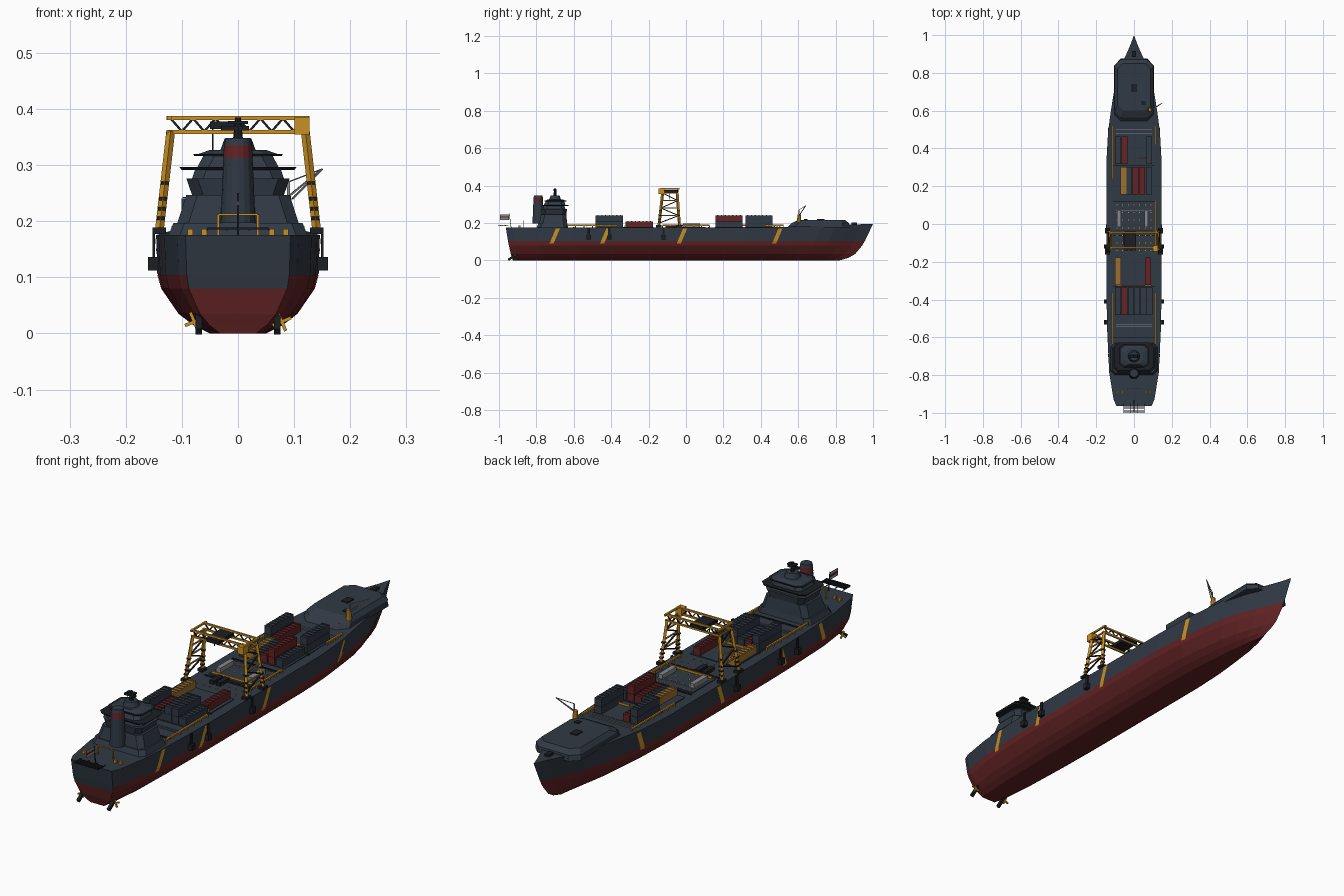
import bpy, bmesh, math
from mathutils import Vector, Matrix

cube = bpy.data.objects.get("Cube")
if cube:
    bpy.data.objects.remove(cube)


def material(name, rgb):
    m = bpy.data.materials.new(name)
    m.use_nodes = True
    m.diffuse_color = (*rgb, 1)
    m.node_tree.nodes["Principled BSDF"].inputs["Base Color"].default_value = (*rgb, 1)
    return m


SLATE = material("slate paint", (0.03, 0.041, 0.058))
RED = material("red paint", (0.125, 0.017, 0.018))
YELLOW = material("crane yellow", (0.60, 0.28, 0.016))
OCHRE = material("ochre container", (0.33, 0.16, 0.03))
BLACK = material("black fittings", (0.011, 0.013, 0.017))
GREY = material("light grey metal", (0.24, 0.25, 0.27))


def finish(bm, name, *mats):
    bmesh.ops.recalc_face_normals(bm, faces=bm.faces)
    me = bpy.data.meshes.new(name)
    bm.to_mesh(me)
    bm.free()
    for m in mats:
        me.materials.append(m)
    ob = bpy.data.objects.new(name, me)
    bpy.context.scene.collection.objects.link(ob)
    return ob


def add_box(bm, c, s):
    bmesh.ops.create_cube(bm, size=1, matrix=Matrix.Translation(c) @ Matrix.Diagonal((*s, 1)))


def add_beam(bm, p, q, w):
    p, q = Vector(p), Vector(q)
    rot = (q - p).to_track_quat("Z", "Y").to_matrix().to_4x4()
    size = Matrix.Diagonal((w, w, (q - p).length, 1))
    bmesh.ops.create_cube(bm, size=1, matrix=Matrix.Translation((p + q) / 2) @ rot @ size)


def boxes(name, mat, items):
    bm = bmesh.new()
    for c, s in items:
        add_box(bm, c, s)
    return finish(bm, name, mat)


def beams(name, mat, items):
    bm = bmesh.new()
    for p, q, w in items:
        add_beam(bm, p, q, w)
    return finish(bm, name, mat)


def cone(name, mat, x, y, z0, z1, r0, r1, sides=16):
    bm = bmesh.new()
    bmesh.ops.create_cone(bm, cap_ends=True, segments=sides, radius1=r0, radius2=r1, depth=z1 - z0,
                          matrix=Matrix.Translation((x, y, (z0 + z1) / 2)))
    return finish(bm, name, mat)


def tier(name, mat, z0, low, z1, high, cut=0.02):
    """Block with chamfered corners; low and high are (half width, y min, y max)."""
    bm = bmesh.new()
    rings = []
    for z, (w, a, b) in ((z0, low), (z1, high)):
        pts = [(w, a + cut), (w, b - cut), (w - cut, b), (cut - w, b),
               (-w, b - cut), (-w, a + cut), (cut - w, a), (w - cut, a)]
        rings.append([bm.verts.new((x, y, z)) for x, y in pts])
    bm.faces.new(rings[0])
    bm.faces.new(rings[1])
    for i in range(8):
        j = (i + 1) % 8
        bm.faces.new((rings[0][i], rings[0][j], rings[1][j], rings[1][i]))
    return finish(bm, name, mat)


# Hull levels: height, half width amidships, stern y, bow y
LEVELS = [(0, .05, -.925, .82), (.015, .08, -.93, .87), (.035, .106, -.937, .905),
          (.08, .137, -.947, .942), (.105, .143, -.952, .957), (.175, .146, -.963, 1)]
# Fullness along the length
SHAPE = [(0, .64), (.017, .74), (.09, .9), (.2, .97), (.3, 1), (.66, 1), (.74, .94),
         (.8, .83), (.86, .7), (.9, .55), (.935, .36), (.97, .15), (1, 0)]


def lerp_table(table, v):
    for a, b in zip(table, table[1:]):
        if v <= b[0]:
            k = (v - a[0]) / (b[0] - a[0])
            return [p + (q - p) * k for p, q in zip(a, b)][1:]
    return table[-1][1:]


def hull_x(y, z):
    half, ys, yb = lerp_table(LEVELS, z)
    return half * lerp_table(SHAPE, (y - ys) / (yb - ys))[0]


bm = bmesh.new()
grid = []
for t, f in SHAPE:
    ring = []
    for side in (-1, 1):
        order = LEVELS[::-1] if side < 0 else LEVELS
        for z, half, ys, yb in order:
            y = ys + (yb - ys) * t
            sheer = max(0, y - .4) * .035 if z > .15 else 0
            ring.append(bm.verts.new((side * half * f, y, z + sheer)))
    grid.append(ring)
n = len(LEVELS) * 2
for a, b in zip(grid, grid[1:]):
    for i in range(n):
        j = (i + 1) % n
        face = bm.faces.new((a[i], a[j], b[j], b[i]))
        face.material_index = int(max(v.co.z for v in face.verts) < .11)
for i in range(len(LEVELS) - 1):
    face = bm.faces.new((grid[0][i], grid[0][i + 1], grid[0][n - 2 - i], grid[0][n - 1 - i]))
    face.material_index = int(max(v.co.z for v in face.verts) < .09)
bmesh.ops.remove_doubles(bm, verts=bm.verts, dist=.0001)
finish(bm, "hull", SLATE, RED)

# Slanted hull stripes
bm = bmesh.new()
for s in (-1, 1):
    for y0 in (-.72, -.45, -.04, .47):
        rows = []
        for z in (.09, .105, .13, .172):
            y = y0 + (z - .09) * .42
            rows.append([bm.verts.new((s * (hull_x(y + d, z) + .002), y + d, z)) for d in (-.01, .012)])
        for a, b in zip(rows, rows[1:]):
            bm.faces.new((a[0], a[1], b[1], b[0]))
finish(bm, "hull_stripes", YELLOW)

# Deckhouse tiers, each with a dark overhanging rim
tier("deckhouse_base", SLATE, .172, (.125, -.80, -.63), .197, (.115, -.79, -.635))
tier("deckhouse_lower", SLATE, .197, (.108, -.785, -.635), .247, (.092, -.775, -.64))
tier("deckhouse_middle", SLATE, .247, (.082, -.77, -.64), .276, (.092, -.775, -.635))
tier("deckhouse_upper", SLATE, .276, (.082, -.765, -.645), .293, (.076, -.76, -.65))
tier("bridge_wing", BLACK, .291, (.10, -.77, -.63), .297, (.105, -.775, -.628))
tier("bridge", SLATE, .297, (.072, -.76, -.645), .316, (.062, -.75, -.65))
tier("bridge_roof", BLACK, .316, (.078, -.755, -.64), .320, (.08, -.757, -.638))
tier("roof_cap", SLATE, .320, (.07, -.75, -.645), .327, (.05, -.74, -.66))
cone("radar_pedestal", SLATE, 0, -.70, .325, .347, .032, .024)
cone("mast", BLACK, 0, -.70, .345, .385, .009, .005, 8)
boxes("radar_array", BLACK, [((-.005, -.70, .366), (.05, .012, .008)), ((0, -.70, .376), (.036, .02, .006))])

# Funnel
cone("funnel_lower", SLATE, 0, -.79, .197, .315, .031, .026)
cone("funnel_band", RED, 0, -.79, .313, .335, .0265, .025)
cone("funnel_top", SLATE, 0, -.79, .335, .348, .025, .022)

# Forecastle
tier("forecastle", SLATE, .176, (.105, .54, .875), .200, (.102, .565, .87), .035)
tier("forecastle_roof", SLATE, .200, (.102, .565, .87), .217, (.088, .60, .85), .03)
boxes("forecastle_fittings", BLACK, [((0, .72, .218), (.03, .04, .006)), ((0, .9, .195), (.02, .03, .014)),
                                     ((.05, .64, .218), (.02, .02, .006))])

# Containers: bay y, column x, tier count
W, L, H = .031, .146, .032
stacks = {
    SLATE: [(.39, -.085, 2), (.39, .08, 2), (.23, -.025, 1), (.23, .08, 1), (-.41, -.085, 2),
            (-.41, -.016, 1), (-.41, .017, 2), (-.41, .05, 2), (-.41, .083, 1)],
    RED: [(.39, -.05, 1), (.23, .008, 1), (.23, .043, 2), (-.25, .075, 1), (-.41, -.05, 1)],
    OCHRE: [(.23, -.055, 1), (-.25, -.085, 1)]}
for mat, items in stacks.items():
    boxes("containers_" + mat.name.split()[0], mat,
          [((x, y, .177 + H * (k + .5)), (W, L, H - .001)) for y, x, count in items for k in range(count)])
    # Ribs on the container roofs
    boxes("container_ribs_" + mat.name.split()[0], mat,
          [((x, y + d * .02, .178 + H * c), (W * .9, .006, .002)) for y, x, c in items for d in range(-3, 4)])

# Deck details
boxes("hatch_covers", SLATE, [((0, y, .1765), (.21, .15, .004)) for y in (.39, .23, .03, -.25, -.41)])
boxes("deck_gaps", BLACK, [((0, y, .177), (.22, .006, .004)) for y in (.31, .12, -.06, -.33, -.6)]
      + [((x, -.08, .182), (.02, .06, .014)) for x in (-.045, -.015)])
boxes("crossbars", YELLOW, [((0, y, .184), (.19, .006, .008)) for y in (-.325, -.035)]
      + [((.055, .35, .184), (.08, .005, .008))])
boxes("deck_pipes", GREY, [((0, y, .18), (.19, .003, .003)) for y in (.48, .50, .07, -.53, -.545)])
boxes("deck_tanks", GREY, [((x, .03, .187), (.02, .09, .02)) for x in (-.08, .065)])
boxes("deck_marks", YELLOW, [((-.09 + .03 * i, -.14 + .04 * j, .179), (.005, .005, .001))
                             for i in range(7) for j in range(7)])
rails = [(-.115, -.5, .27), (.115, -.5, .27), (-.115, .38, .28), (.115, .47, .1), (.115, 0, .25)]
boxes("side_rails", YELLOW, [((x, y, .188), (.007, l, .006)) for x, y, l in rails])
boxes("rail_posts", YELLOW, [((x, y + l * (k / 6 - .5), .181), (.005, .005, .014))
                             for x, y, l in rails for k in range(7)])
boxes("side_boxes", BLACK, [((s * .151, y, .124), (.018, .022, .024)) for s in (-1, 1) for y in (-.52, -.41, -.12)])
boxes("side_box_davits", BLACK, [((s * .15, y, .155), (.004, .012, .045)) for s in (-1, 1) for y in (-.52, -.41, -.12)])

# Gantry crane
legs, braces, bands, feet = [], [], [], []
YA, YB = -.145, -.035


def leg_point(s, end, z):
    k = (z - .185) / .175
    y = (YA, YB)[end] + (.02, -.012)[end] * k
    return Vector((s * (.14 - .02 * k), y, z))


for s in (-1, 1):
    for e in (0, 1):
        legs.append((leg_point(s, e, .185), leg_point(s, e, .36), .011))
        feet.append((leg_point(s, e, .183), (.024, .03, .011)))
        bands += [(leg_point(s, e, z), (.014, .014, .006)) for z in (.205, .222, .24, .268)]
    for k in range(4):
        za, zb = .2 + .04 * k, .24 + .04 * k
        braces.append((leg_point(s, k % 2, za), leg_point(s, 1 - k % 2, zb), .005))
        legs.append((leg_point(s, 0, zb), leg_point(s, 1, zb), .005))
for y in (YA + .02, YB - .012):
    for z in (.359, .384):
        legs.append(((-.127, y, z), (.127, y, z), .007))
    for i in range(12):
        x = -.12 + .02 * i
        za, zb = (.36, .383) if i % 2 else (.383, .36)
        braces.append(((x, y, za), (x + .02, y, zb), .004))
for x in (-.122, .122):
    legs.append(((x, YA + .01, .384), (x, YB, .384), .007))
beams("gantry_frame", YELLOW, legs)
beams("gantry_braces", BLACK, braces)
boxes("gantry_bands", BLACK, bands)
boxes("gantry_feet", BLACK, feet)
boxes("gantry_cab", YELLOW, [((.114, -.13, .37), (.027, .032, .031))])
boxes("gantry_trolley", BLACK, [((-.02, -.09, .371), (.06, .1, .014)), ((-.045, -.09, .345), (.002, .002, .04))])

# Small jib crane near the bow
cone("jib_base", YELLOW, .085, .605, .2, .245, .012, .009, 8)
beams("jib_arm", GREY, [((.085 + d, .605, .24), (.15, .64, .293), .003) for d in (0, .012)]
      + [((.09, .605, .27), (.15, .64, .293), .002), ((.09, .605, .24), (.09, .605, .27), .005)])

# Stern: grating, ensign, frame, bollards, rudders and thrusters
boxes("stern_grating", BLACK, [((0, -.965 - .007 * i, .187), (.11, .003, .003)) for i in range(6)]
      + [((x, -.975, .185), (.003, .05, .003)) for x in (-.055, -.02, .02, .055)])
boxes("ensign", GREY, [((0, -.97, .232), (.002, .05, .03))])
boxes("ensign_stripe", RED, [((0, -.97, .232), (.004, .05, .007))])
beams("ensign_staff", BLACK, [((0, -.935, .175), (0, -.945, .25), .003)])
beams("stern_frame", YELLOW, [((s * .035, -.87, .175), (s * .035, -.87, .212), .004) for s in (-1, 1)]
      + [((-.035, -.87, .212), (.035, -.87, .212), .004)])
boxes("bollards", YELLOW, [((s * x, -.89, .18), (.01, .01, .012)) for s in (-1, 1) for x in (.06, .085)])
beams("rudders", BLACK, [((s * .07, -.95, .003), (s * .07, -.905, .035), .012) for s in (-1, 1)])
for s in (-1, 1):
    bm = bmesh.new()
    for k in range(4):
        a = k * math.pi / 2 + .4
        add_beam(bm, (s * .078, -.915, .021), (s * .078 + .018 * math.cos(a), -.915, .021 + .018 * math.sin(a)), .006)
    finish(bm, "propeller_left" if s > 0 else "propeller_right", YELLOW)
